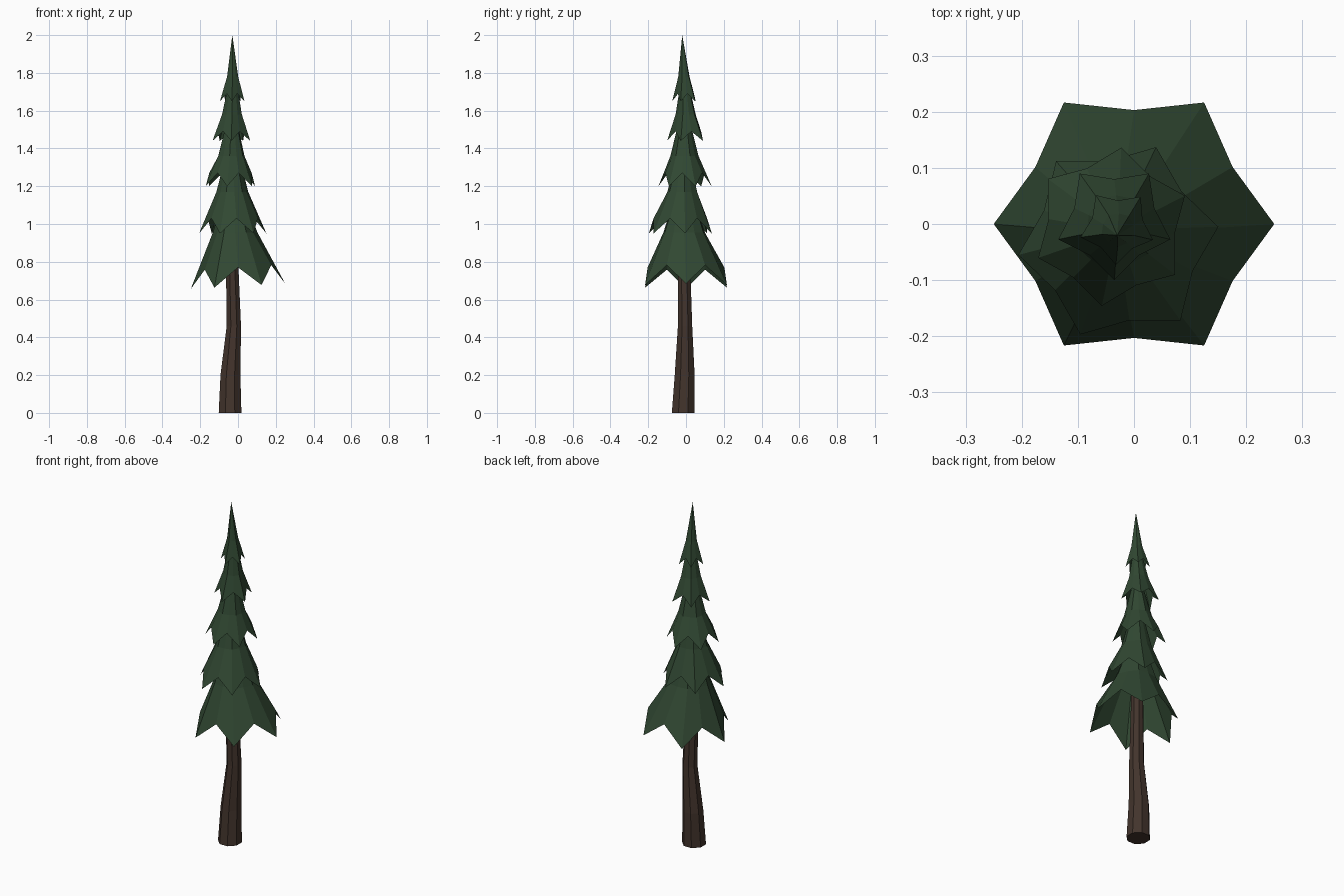
import bpy, bmesh, math
from mathutils import Vector

cube = bpy.data.objects.get("Cube")
if cube:
    bpy.data.objects.remove(cube, do_unlink=True)


def material(name, rgb):
    mat = bpy.data.materials.new(name)
    mat.use_nodes = True
    color = (*rgb, 1)
    mat.diffuse_color = color
    bsdf = mat.node_tree.nodes["Principled BSDF"]
    bsdf.inputs["Base Color"].default_value = color
    bsdf.inputs["Roughness"].default_value = 0.9
    return mat


def finish(name, bm, mat):
    mesh = bpy.data.meshes.new(name)
    bm.to_mesh(mesh)
    bm.free()
    mesh.materials.append(mat)
    obj = bpy.data.objects.new(name, mesh)
    bpy.context.collection.objects.link(obj)


def bridge(bm, low, high):
    n = len(low)
    for i in range(n):
        j = (i + 1) % n
        bm.faces.new((low[i], low[j], high[j], high[i]))


def polar(radius, angle, x, y, z):
    return Vector((x + radius * math.cos(angle), y + radius * math.sin(angle), z))


green = material("dark pine green", (0.030, 0.064, 0.032))
brown = material("dark bark brown", (0.055, 0.034, 0.025))

# Crooked eight-sided trunk: centre x, centre y, height, radius
bm = bmesh.new()
sides = 8
rings = []
for x, y, z, r in [(-0.042, -0.015, 0, 0.065), (-0.04, -0.007, 0.2, 0.057),
                   (-0.022, -0.005, 0.46, 0.041), (-0.03, -0.01, 0.75, 0.036),
                   (-0.03, -0.01, 1.2, 0.025)]:
    rings.append([bm.verts.new(polar(r, math.tau * (i + 0.5) / sides, x, y, z))
                  for i in range(sides)])
for low, high in zip(rings, rings[1:]):
    bridge(bm, low, high)
bm.faces.new(rings[0][::-1])
bm.faces.new(rings[-1])
finish("trunk", bm, brown)


# Open skirt of branches with a pointed, zigzag hem
def skirt(name, points, turn, hem, shoulder, apex, tilt):
    x, y, tip_z, tip_r, notch_z, notch_r = hem
    mx, my, mid_z, mid_r = shoulder
    bm = bmesh.new()
    low, mid = [], []
    for i in range(points * 2):
        a = math.radians(turn) + math.pi * i / points
        is_tip = i % 2 == 0
        z, r = (tip_z, tip_r) if is_tip else (notch_z, notch_r)
        z += tilt * math.cos(a)
        low.append(bm.verts.new(polar(r, a, x, y, z)))
        mid.append(bm.verts.new(polar(mid_r * (1 if is_tip else 0.93), a, mx, my, mid_z)))
    bridge(bm, low, mid)
    top = bm.verts.new(apex)
    for i in range(len(mid)):
        bm.faces.new((mid[i], mid[(i + 1) % len(mid)], top))
    finish(name, bm, green)


skirt("branches_bottom", 6, 0, (0, 0, 0.67, 0.25, 0.77, 0.203),
      (-0.015, -0.01, 0.955, 0.118), (-0.03, -0.01, 1.3), 0.014)
skirt("branches_lower", 6, 8, (-0.028, -0.03, 0.95, 0.18, 1.03, 0.143),
      (-0.03, -0.02, 1.17, 0.085), (-0.03, -0.01, 1.5), 0)
skirt("branches_middle", 6, 23, (-0.04, -0.005, 1.2, 0.142, 1.27, 0.113),
      (-0.035, -0.008, 1.36, 0.075), (-0.03, -0.01, 1.66), 0)
skirt("branches_upper", 5, 54, (-0.035, 0.005, 1.44, 0.105, 1.49, 0.075),
      (-0.032, 0, 1.58, 0.055), (-0.025, -0.012, 1.86), 0)
skirt("branches_top", 5, 52, (-0.03, -0.005, 1.65, 0.068, 1.69, 0.047),
      (-0.028, -0.01, 1.78, 0.031), (-0.03, -0.02, 2.0), 0)
